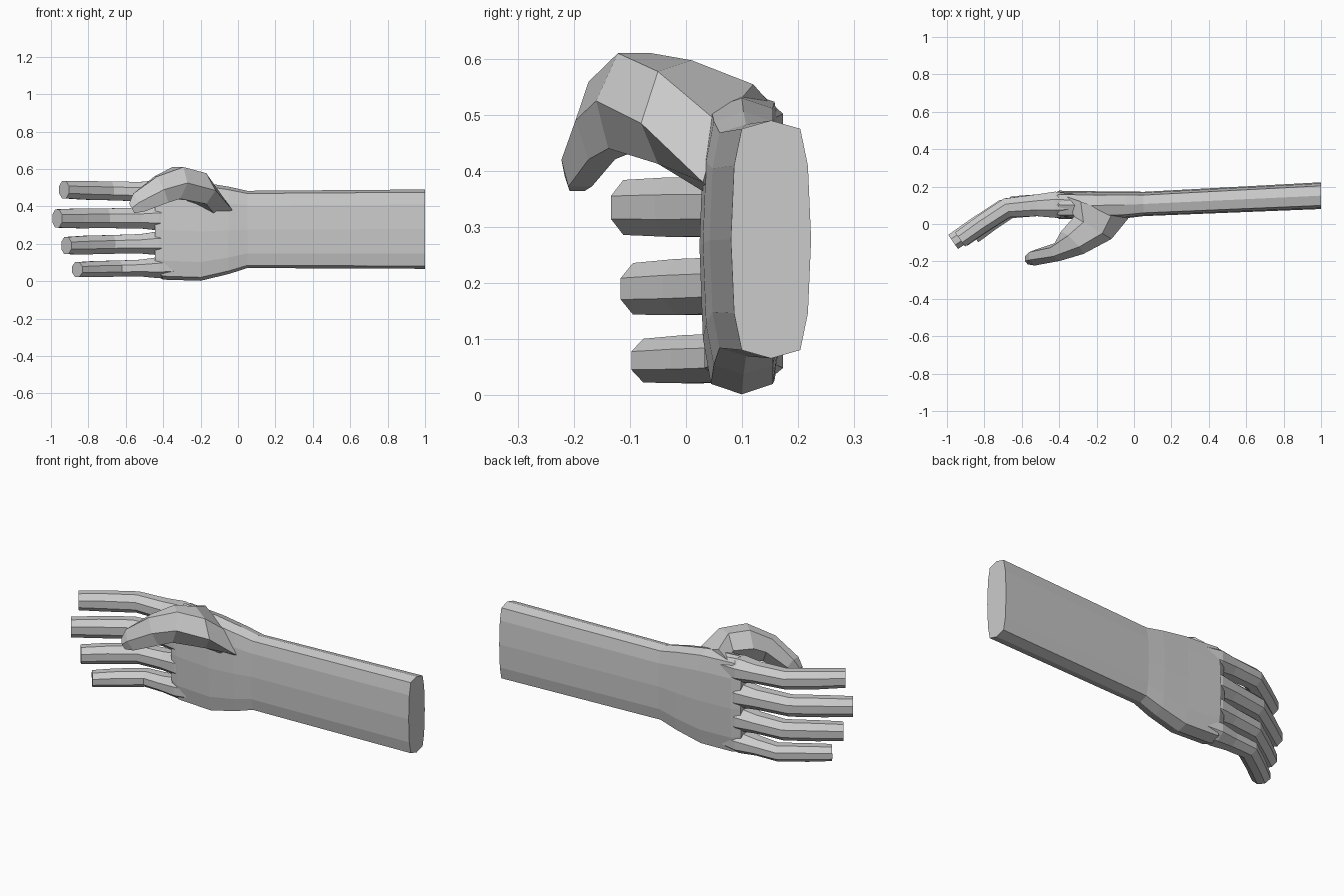
import bpy, bmesh
from math import cos, sin, pi
from mathutils import Vector

if "Cube" in bpy.data.objects:
    bpy.data.objects.remove(bpy.data.objects["Cube"])


def loft(name, rings):
    """Closed solid skinned through rings of equal point count."""
    bm = bmesh.new()
    loops = [[bm.verts.new(p) for p in r] for r in rings]
    n = len(loops[0])
    for a, b in zip(loops, loops[1:]):
        for i in range(n):
            j = (i + 1) % n
            bm.faces.new((a[i], a[j], b[j], b[i]))
    bm.faces.new(loops[0])
    bm.faces.new(loops[-1])
    bmesh.ops.recalc_face_normals(bm, faces=bm.faces)
    me = bpy.data.meshes.new(name)
    bm.to_mesh(me)
    bm.free()
    ob = bpy.data.objects.new(name, me)
    bpy.context.collection.objects.link(ob)
    return ob


def ring(c, u, v, n, phase=0.0):
    c, u, v = Vector(c), Vector(u), Vector(v)
    return [c + u * cos(phase + 2 * pi * i / n) + v * sin(phase + 2 * pi * i / n)
            for i in range(n)]


# forearm and palm: one flattened oval profile scaled along x
quarter = [(0, 1), (.73, .93), (.92, .62), (1, 0)]
half = quarter + [(y, -z) for y, z in quarter[-2::-1]]
profile = half + [(-y, z) for y, z in half[-2:0:-1]]
# x, y range, z range
sections = [(1.0, .08, .223, .066, .49),
            (.05, .042, .172, .07, .483),
            (-.05, .03, .175, .038, .505),
            (-.2, .024, .175, .002, .53),
            (-.40, .028, .178, .008, .542),
            (-.445, .045, .155, .03, .52)]
rings = []
for x, y0, y1, z0, z1 in sections:
    rings.append([Vector((x, (y0 + y1) / 2 + p * (y1 - y0) / 2,
                          (z0 + z1) / 2 + q * (z1 - z0) / 2)) for p, q in profile])
hand = loft("forearm_and_hand", rings)


# fingers: octagonal tubes bent twice towards the palm
def finger(name, dx, dy, z_base, z_tip, w):
    # x, y, bend amount, half depth, extra half width
    stations = [(-.30, .103, 0, .055, .004), (-.42, .103, 0, .07, .014),
                (-.52, .100, 0, .058, .002), (-.68, .086, .6, .052, 0),
                (-.82, -.005, .8, .048, 0), (-.93, -.083, 1, .046, -.004)]
    pts = []
    for i, (x, y, k, d, e) in enumerate(stations):
        f = i / (len(stations) - 1)
        pts.append(Vector((x + dx * k, y + dy * k, z_base + (z_tip - z_base) * f)))
    rs = []
    for i, p in enumerate(pts):
        t = pts[min(i + 1, len(pts) - 1)] - pts[max(i - 1, 0)]
        t.z = 0
        t.normalize()
        s = 1 / cos(pi / 8)
        d, e = stations[i][3:]
        rs.append(ring(p, Vector((t.y, -t.x, 0)) * d * s,
                       Vector((0, 0, (w + e) * s)), 8, pi / 8))
    return loft(name, rs)


parts = [finger("index_finger", 0, 0, .472, .489, .05),
         finger("middle_finger", -.037, -.013, .338, .335, .053),
         finger("ring_finger", .012, .004, .206, .19, .05),
         finger("little_finger", .07, .022, .075, .062, .043)]

# thumb: hexagonal rings given by centre and two half axes
thumb = [((-.20, .09, .45), (.17, -.06, -.07), (0, 0, .08)),
         ((-.22, -.02, .505), (.10, -.06, -.02), (0, 0, .095)),
         ((-.33, -.10, .525), (.06, -.06, 0), (.01, .01, .098)),
         ((-.41, -.15, .49), (.015, -.047, 0), (-.035, 0, .08)),
         ((-.53, -.18, .42), (0, -.042, 0), (-.035, .01, .055)),
         ((-.568, -.19, .39), (0, -.026, 0), (-.016, .005, .03))]
parts.append(loft("thumb", [ring(c, u, v, 6) for c, u, v in thumb]))

# weld the digits onto the hand as one surface
for p in parts:
    m = hand.modifiers.new("weld_" + p.name, 'BOOLEAN')
    m.operation = 'UNION'
    m.solver = 'EXACT'
    m.object = p
dg = bpy.context.evaluated_depsgraph_get()
mesh = bpy.data.meshes.new_from_object(hand.evaluated_get(dg))
hand.modifiers.clear()
hand.data = mesh
for p in parts:
    bpy.data.objects.remove(p)
